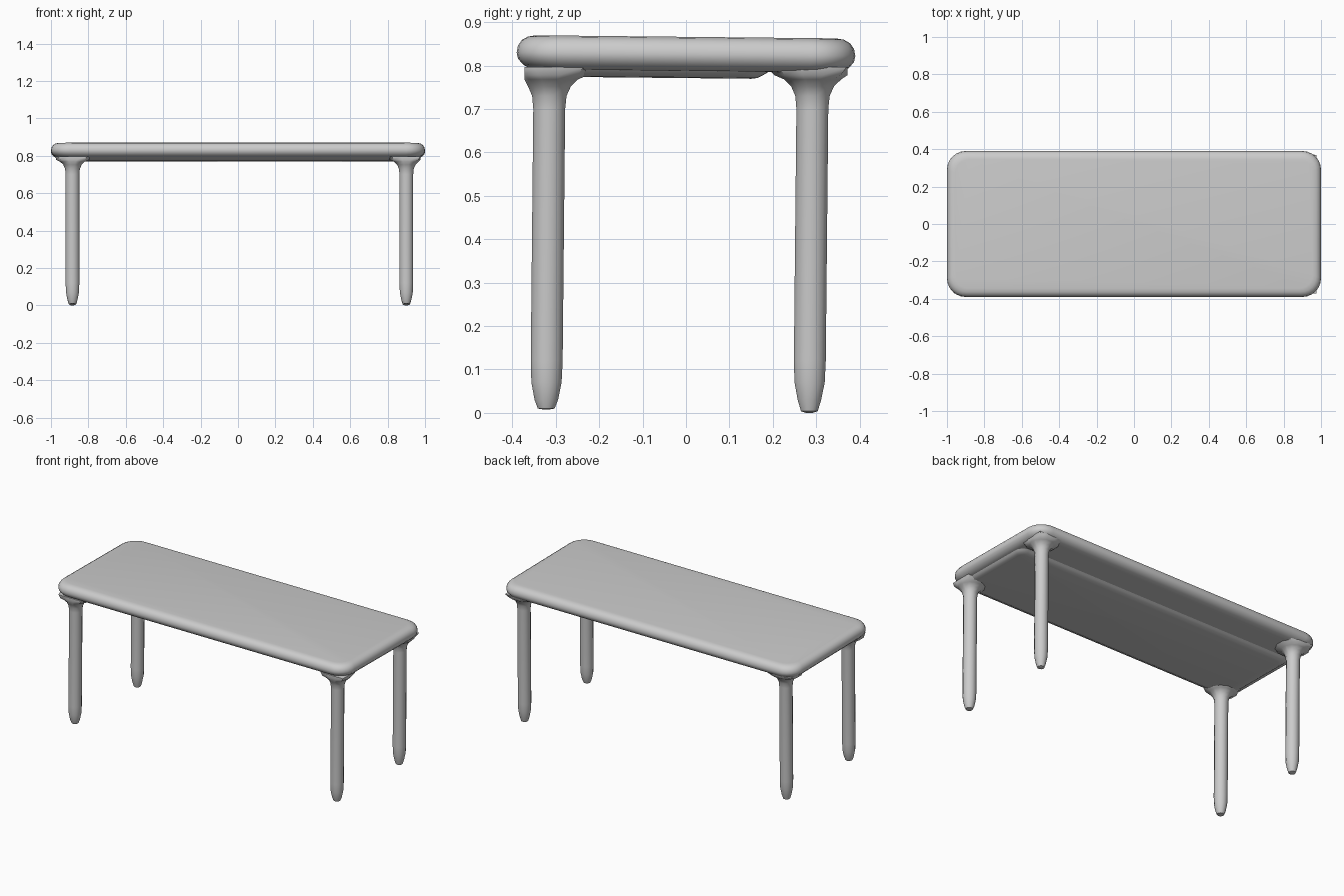
import bpy
import bmesh
import math

cube = bpy.data.objects.get("Cube")
if cube:
    bpy.data.objects.remove(cube, do_unlink=True)

# Single flat grey
grey = bpy.data.materials.new("plain grey")
grey.use_nodes = True
grey.diffuse_color = (0.6, 0.6, 0.6, 1)
grey.node_tree.nodes["Principled BSDF"].inputs["Base Color"].default_value = (0.6, 0.6, 0.6, 1)


def skin(name, rings, angle):
    """Bridge a stack of closed rings, cap both ends and shade smooth."""
    bm = bmesh.new()
    loops = [[bm.verts.new(p) for p in ring] for ring in rings]
    n = len(loops[0])
    for low, high in zip(loops, loops[1:]):
        for i in range(n):
            j = (i + 1) % n
            bm.faces.new((low[i], low[j], high[j], high[i]))
    bm.faces.new(loops[0][::-1])
    bm.faces.new(loops[-1])
    mesh = bpy.data.meshes.new(name)
    bm.to_mesh(mesh)
    bm.free()
    mesh.materials.append(grey)
    obj = bpy.data.objects.new(name, mesh)
    bpy.context.collection.objects.link(obj)
    bpy.ops.object.select_all(action='DESELECT')
    obj.select_set(True)
    bpy.context.view_layer.objects.active = obj
    bpy.ops.object.shade_smooth_by_angle(angle=math.radians(angle))
    return obj


def tilt(y):
    """The slab drops slightly towards the back."""
    return -0.008 * (y + 0.39) / 0.78


def slab(name, x0, x1, y0, y1, radius, profile):
    """Rounded rectangle swept through (inset x, inset y, height) steps."""
    steps = 6
    rings = []
    for ix, iy, z in profile:
        ring = []
        for k, (sx, sy) in enumerate(((1, 1), (-1, 1), (-1, -1), (1, -1))):
            r = max(radius - max(ix, iy) * 0.6, 0.01)
            cx = (x1 - ix - r) if sx > 0 else (x0 + ix + r)
            cy = (y1 - iy - r) if sy > 0 else (y0 + iy + r)
            for s in range(steps + 1):
                a = math.pi / 2 * (k + s / steps)
                y = cy + r * math.sin(a)
                ring.append((cx + r * math.cos(a), y, z + tilt(y)))
        rings.append(ring)
    return skin(name, rings, 50)


# Table top with a softly rolled edge
slab("table_top", -1, 1, -0.39, 0.39, 0.1, [
    (0.055, 0.055, 0.791), (0.035, 0.035, 0.792), (0.015, 0.015, 0.802),
    (0.003, 0.003, 0.816), (0, 0, 0.83), (0.003, 0.003, 0.846),
    (0.012, 0.012, 0.859), (0.026, 0.026, 0.867), (0.045, 0.045, 0.870)])

# Thicker underside, stopping short of the back edge
slab("underside_panel", -0.96, 0.96, -0.365, 0.20, 0.06, [
    (0.05, 0.05, 0.775), (0.025, 0.035, 0.777), (0.01, 0.02, 0.785), (0, 0, 0.797)])

# Legs: tapered foot, straight shaft, flare into the top
LEG = [(0.008, 0.0), (0.02, 0.004), (0.028, 0.03), (0.036, 0.07), (0.038, 0.12),
       (0.038, 0.70), (0.041, 0.73), (0.051, 0.752), (0.068, 0.768),
       (0.092, 0.778), (0.11, 0.796)]
SIDES = 12
for side, x in (("left", 0.90), ("right", -0.885)):
    for end, y, foot in (("front", -0.318, 0.008), ("back", 0.288, 0.0)):
        rings = []
        for r, z in LEG:
            ring = []
            for i in range(SIDES):
                a = 2 * math.pi * (i + 0.5) / SIDES
                lean = 0.008 * (z / 0.8 - 0.5)
                px = x + r * math.cos(a)
                py = y + lean + r * math.sin(a)
                # Keep the flare inside the slab edge
                px = max(-0.975, min(0.975, px))
                py = max(-0.372, min(0.372, py))
                ring.append((px, py, max(z, foot + z * 0.5)))
            rings.append(ring)
        skin(f"{end}_{side}_leg", rings, 50)
